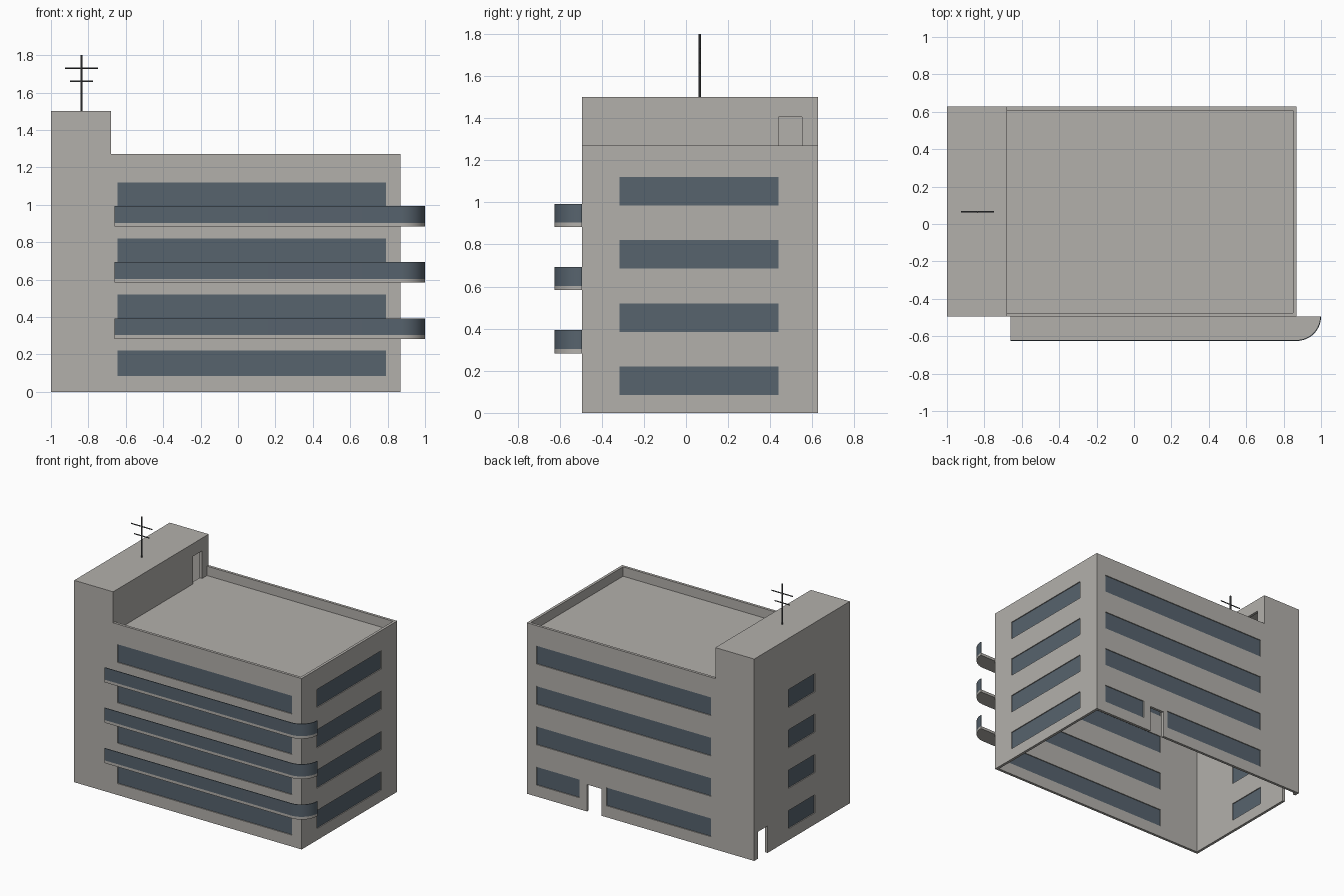
import bpy, bmesh, math
from mathutils import Matrix, Vector

if "Cube" in bpy.data.objects:
    bpy.data.objects.remove(bpy.data.objects["Cube"])


def material(name, rgb):
    m = bpy.data.materials.new(name)
    m.diffuse_color = (*rgb, 1)
    m.use_nodes = True
    m.node_tree.nodes["Principled BSDF"].inputs["Base Color"].default_value = m.diffuse_color
    return m


CONCRETE = material("concrete grey", (0.45, 0.435, 0.41))
GLASS = material("slate blue glass", (0.095, 0.125, 0.155))
METAL = material("dark metal", (0.08, 0.085, 0.09))


def finish(name, bm, mat=None):
    bmesh.ops.recalc_face_normals(bm, faces=bm.faces)
    me = bpy.data.meshes.new(name)
    bm.to_mesh(me)
    bm.free()
    ob = bpy.data.objects.new(name, me)
    bpy.context.collection.objects.link(ob)
    if mat:
        me.materials.append(mat)
    return ob


def add_box(bm, x0, x1, y0, y1, z0, z1):
    size = Matrix.Diagonal((x1 - x0, y1 - y0, z1 - z0, 1))
    pos = Matrix.Translation(((x0 + x1) / 2, (y0 + y1) / 2, (z0 + z1) / 2))
    bmesh.ops.create_cube(bm, size=1, matrix=pos @ size)


def add_prism(bm, pts, offset):
    """Extrude a closed outline of 3D points along an offset."""
    f = bm.faces.new([bm.verts.new(p) for p in pts])
    ext = bmesh.ops.extrude_face_region(bm, geom=[f], use_keep_orig=True)
    vs = [v for v in ext["geom"] if isinstance(v, bmesh.types.BMVert)]
    bmesh.ops.translate(bm, verts=vs, vec=Vector(offset))


# Main dimensions
X0, X1, XT = -1.0, 0.87, -0.68        # left, right, tower edge
Y0, Y1 = -0.495, 0.627                # front, back
PARAPET, ROOF, TOP = 1.27, 1.20, 1.50
T = 0.02                              # wall thickness
FLOORS = [0.085 + 0.3 * i for i in range(4)]
WIN_H = 0.135

# Openings as (wall, start, end, bottom, top)
windows, doors = [], []
for i, z in enumerate(FLOORS):
    windows.append(("front", -0.645, 0.79, z, z + WIN_H))
    windows.append(("right", -0.315, 0.44, z, z + WIN_H))
    windows.append(("left", -0.085, 0.225, z, z + WIN_H))
    spans = [(-0.645, 0.215), (0.435, 0.79)] if i == 0 else [(-0.645, 0.79)]
    windows += [("back", a, b, z, z + WIN_H) for a, b in spans]
doors.append(("back", 0.255, 0.375, -0.05, 0.20))
doors.append(("left", 0.47, 0.585, -0.05, 0.20))
doors.append(("tower", 0.44, 0.55, ROOF, 1.405))

MID = {"front": Y0 + T / 2, "back": Y1 - T / 2, "left": X0 + T / 2,
       "right": X1 - T / 2, "tower": XT - T / 2}


def add_opening(bm, spec, half):
    wall, a, b, z0, z1 = spec
    m = MID[wall]
    if wall in ("front", "back"):
        add_box(bm, a, b, m - half, m + half, z0, z1)
    else:
        add_box(bm, m - half, m + half, a, b, z0, z1)


# Building shell: stepped solid
bm = bmesh.new()
step = [(X0, 0), (X1, 0), (X1, PARAPET), (XT, PARAPET), (XT, TOP), (X0, TOP)]
add_prism(bm, [(x, Y0, z) for x, z in step], (0, Y1 - Y0, 0))
shell = finish("building_shell", bm)

# Cutters: hollow interior, sunken roof terrace, window and door openings
cutters = []
bm = bmesh.new()
inner = [(X0 + T, -0.1), (X1 - T, -0.1), (X1 - T, ROOF - T),
         (XT - T, ROOF - T), (XT - T, TOP - T), (X0 + T, TOP - T)]
add_prism(bm, [(x, Y0 + T, z) for x, z in inner], (0, Y1 - Y0 - 2 * T, 0))
cutters.append(finish("interior_cutter", bm))
bm = bmesh.new()
add_box(bm, XT, X1 - T, Y0 + T, Y1 - T, ROOF, PARAPET + 0.1)
cutters.append(finish("terrace_cutter", bm))
bm = bmesh.new()
for spec in windows + doors:
    add_opening(bm, spec, 0.03)
cutters.append(finish("opening_cutter", bm))

for c in cutters:
    c.hide_render = True
    mod = shell.modifiers.new(c.name, "BOOLEAN")
    mod.operation, mod.solver, mod.object = "DIFFERENCE", "EXACT", c
bpy.context.view_layer.update()
dg = bpy.context.evaluated_depsgraph_get()
baked = bpy.data.meshes.new_from_object(shell.evaluated_get(dg))
shell.modifiers.clear()
shell.data = baked
baked.materials.clear()
baked.materials.append(CONCRETE)
for p in baked.polygons:
    p.material_index = 0
    p.use_smooth = False
for c in cutters:
    bpy.data.objects.remove(c)

# Ribbon window panes set in the middle of the walls
for wall in ("front", "back", "left", "right"):
    bm = bmesh.new()
    for spec in windows:
        if spec[0] == wall:
            add_opening(bm, spec, 0.003)
    finish(wall + "_window_panes", bm, GLASS)

# Balconies: slab with rounded right end and a curved glass railing
BX0, R, SEG = -0.66, 0.13, 16


def balcony_edge(r):
    """Front edge from the left end around the rounded corner."""
    arc = [(X1 + r * math.sin(a), Y0 - r * math.cos(a))
           for a in (math.pi / 2 * i / SEG for i in range(SEG + 1))]
    return [(BX0, Y0 - r)] + arc


for i in range(3):
    z = 0.283 + 0.3 * i
    bm = bmesh.new()
    outline = balcony_edge(R) + [(BX0, Y0)]
    add_prism(bm, [(x, y, z) for x, y in outline], (0, 0, 0.02))
    slab = finish(f"balcony_slab_{i + 1}", bm, CONCRETE)
    bm = bmesh.new()
    outline = balcony_edge(R) + balcony_edge(R - 0.005)[::-1]
    add_prism(bm, [(x, y, z + 0.02) for x, y in outline], (0, 0, 0.09))
    rail = finish(f"balcony_railing_{i + 1}", bm, GLASS)
    for ob in (slab, rail):
        bpy.ops.object.select_all(action="DESELECT")
        ob.select_set(True)
        bpy.context.view_layer.objects.active = ob
        bpy.ops.object.shade_smooth_by_angle(angle=math.radians(30))

# Roof antenna: mast and two crossbars
bm = bmesh.new()
AX, AY = -0.837, 0.065


def add_rod(x, z, r, length, rot):
    bmesh.ops.create_cone(bm, cap_ends=True, segments=8, radius1=r, radius2=r,
                          depth=length,
                          matrix=Matrix.Translation((x, AY, z)) @ rot)


add_rod(AX, 1.65, 0.006, 0.30, Matrix())
for z, length in ((1.73, 0.175), (1.66, 0.125)):
    add_rod(AX, z, 0.004, length, Matrix.Rotation(math.pi / 2, 4, "Y"))
finish("roof_antenna", bm, METAL)
